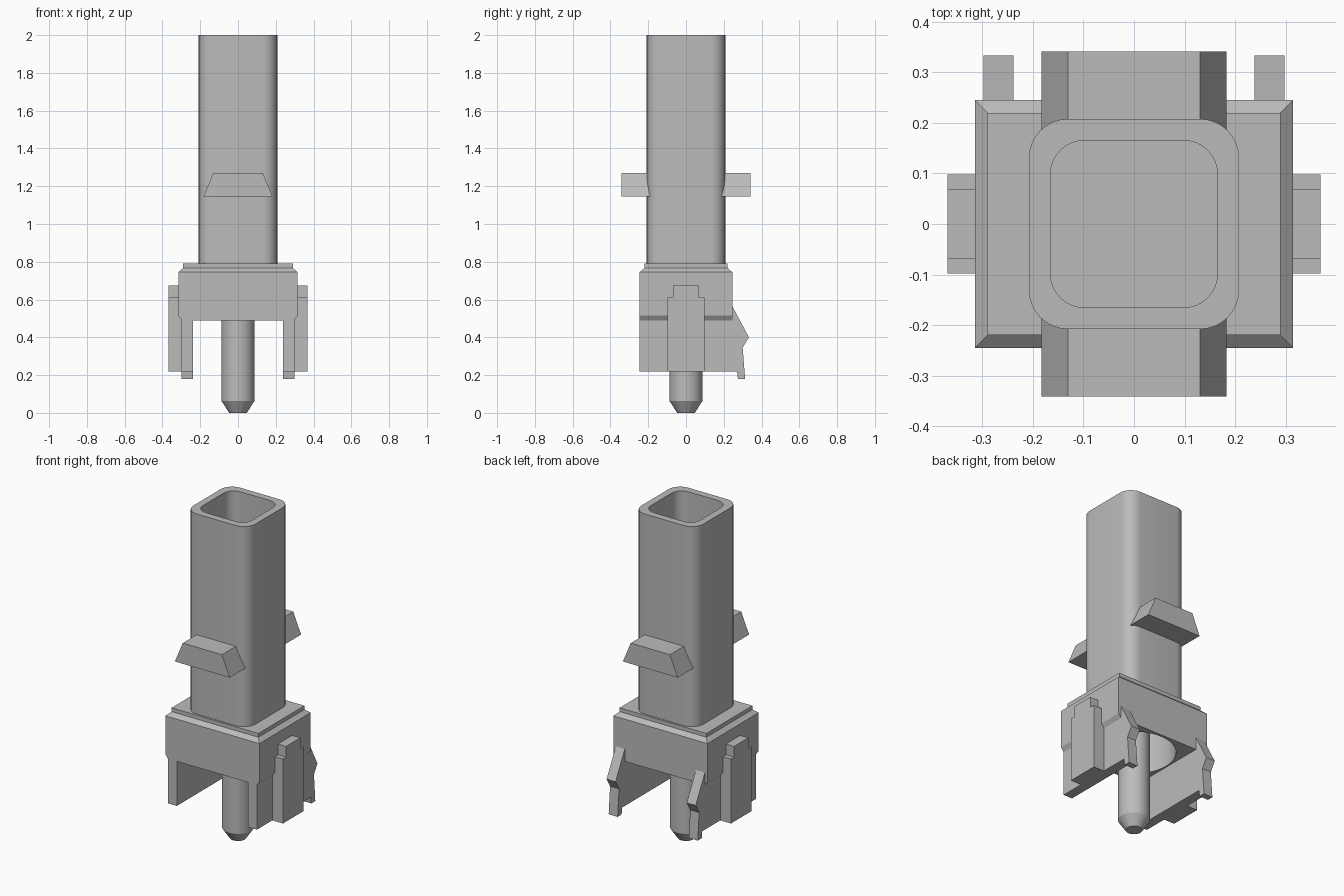
import bpy, bmesh, math

cube = bpy.data.objects.get("Cube")
if cube:
    bpy.data.objects.remove(cube, do_unlink=True)

grey = bpy.data.materials.new("plain_grey")
grey.use_nodes = True
colour = (0.5, 0.5, 0.5, 1)
grey.diffuse_color = colour
grey.node_tree.nodes["Principled BSDF"].inputs["Base Color"].default_value = colour


def loft(name, loops, smooth=False):
    """Skin a stack of equal-length point loops and cap both ends."""
    bm = bmesh.new()
    rings = [[bm.verts.new(p) for p in loop] for loop in loops]
    n = len(rings[0])
    for a, b in zip(rings, rings[1:]):
        for i in range(n):
            j = (i + 1) % n
            bm.faces.new((a[i], a[j], b[j], b[i]))
    bm.faces.new(rings[0][::-1])
    bm.faces.new(rings[-1])
    bmesh.ops.recalc_face_normals(bm, faces=bm.faces)
    mesh = bpy.data.meshes.new(name)
    bm.to_mesh(mesh)
    bm.free()
    mesh.materials.append(grey)
    obj = bpy.data.objects.new(name, mesh)
    bpy.context.collection.objects.link(obj)
    if smooth:
        shade(obj)
    return obj


def activate(obj):
    bpy.ops.object.select_all(action="DESELECT")
    obj.select_set(True)
    bpy.context.view_layer.objects.active = obj


def shade(obj):
    activate(obj)
    bpy.ops.object.shade_smooth_by_angle(angle=math.radians(30))


def rect(x, y, z):
    return [(-x, -y, z), (x, -y, z), (x, y, z), (-x, y, z)]


def circle(r, z, n=40):
    return [(r * math.cos(math.tau * i / n), r * math.sin(math.tau * i / n), z)
            for i in range(n)]


def rounded_square(half, r, z, steps=8):
    points = []
    for k, (sx, sy) in enumerate([(1, 1), (-1, 1), (-1, -1), (1, -1)]):
        for i in range(steps + 1):
            a = math.pi / 2 * (k + i / steps)
            points.append((sx * (half - r) + r * math.cos(a),
                           sy * (half - r) + r * math.sin(a), z))
    return points


def extrude_x(name, profile, x0, x1):
    return loft(name, [[(x, y, z) for y, z in profile] for x in (x0, x1)])


# Hollow square tube with rounded corners
loft("square_tube", [rounded_square(0.208, 0.078, 0.78),
                     rounded_square(0.208, 0.078, 2.0),
                     rounded_square(0.165, 0.066, 2.0),
                     rounded_square(0.165, 0.066, 0.8)], smooth=True)

# Base block with chamfered top, and a round recess underneath
base = loft("base_block", [rect(0.298, 0.245, 0.49), rect(0.315, 0.245, 0.515),
                           rect(0.315, 0.245, 0.745), rect(0.29, 0.22, 0.767),
                           rect(0.29, 0.22, 0.79)])
cutter = loft("recess_cutter", [circle(0.23, 0.4), circle(0.23, 0.74)])
cutter.hide_render = True
cut = base.modifiers.new("recess", "BOOLEAN")
cut.operation = "DIFFERENCE"
cut.solver = "EXACT"
cut.object = cutter
activate(base)
bpy.ops.object.modifier_apply(modifier=cut.name)
bpy.data.objects.remove(cutter, do_unlink=True)
shade(base)

# Centre pin with tapered tip
loft("centre_pin", [circle(0.046, 0), circle(0.087, 0.062), circle(0.087, 0.75)],
     smooth=True)

# Wedge lugs on the front and back of the tube
lug = [(-0.183, 1.145), (0.183, 1.145), (0.131, 1.27), (-0.131, 1.27)]
for name, s in (("front_lug", -1), ("back_lug", 1)):
    loft(name, [[(x, s * y, z) for x, z in lug] for y in (0.18, 0.341)])

# Side legs with a rear hook, and a stepped rib on the outside
leg = [(-0.245, 0.22), (0.27, 0.22), (0.275, 0.18), (0.313, 0.18), (0.3, 0.345),
       (0.333, 0.4), (0.245, 0.565), (0.24, 0.5), (-0.245, 0.5)]
rib = [(-0.098, 0.22), (0.098, 0.22), (0.098, 0.61), (0.068, 0.61),
       (0.068, 0.675), (-0.068, 0.675), (-0.068, 0.61), (-0.098, 0.61)]
for side, s in (("left", 1), ("right", -1)):
    extrude_x(side + "_leg", leg, s * 0.238, s * 0.298)
    extrude_x(side + "_rib", rib, s * 0.29, s * 0.369)
